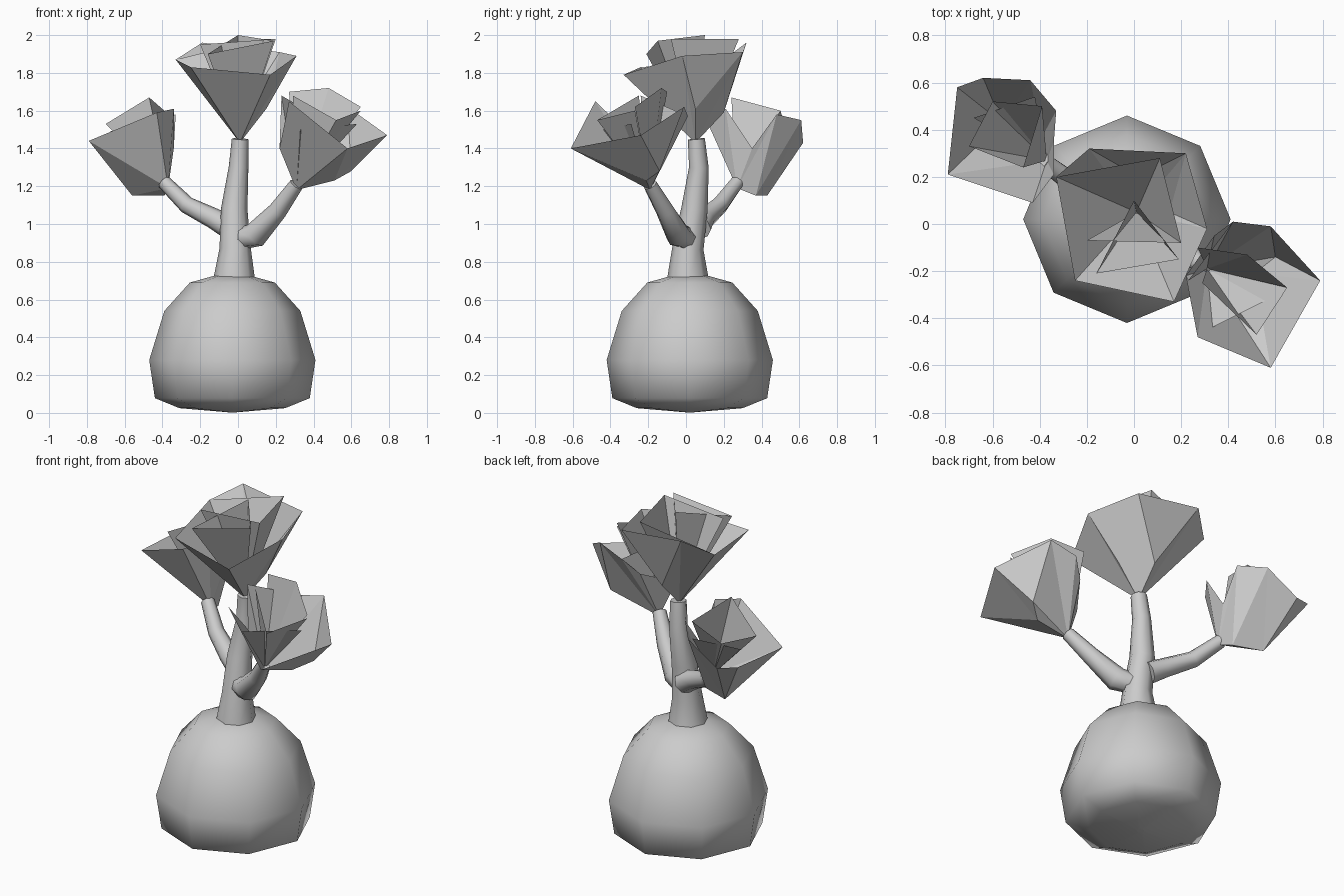
import bpy, math
from mathutils import Vector


def make(name, verts, faces, smooth):
    me = bpy.data.meshes.new(name)
    me.from_pydata([tuple(v) for v in verts], [], faces)
    ob = bpy.data.objects.new(name, me)
    bpy.context.collection.objects.link(ob)
    for p in me.polygons:
        p.use_smooth = smooth and len(p.vertices) < 6
    return ob


def loft(name, rings):
    """Closed skin over a list of equal-length vertex rings."""
    n = len(rings[0])
    verts = [v for r in rings for v in r]
    faces = [(i * n + j, i * n + (j + 1) % n, (i + 1) * n + (j + 1) % n, (i + 1) * n + j)
             for i in range(len(rings) - 1) for j in range(n)]
    last = (len(rings) - 1) * n
    faces += [tuple(reversed(range(n))), tuple(range(last, last + n))]
    return make(name, verts, faces, True)


def tube(name, path, sides=8):
    """path: (x, y, z, radius) rows."""
    pts = [Vector(p[:3]) for p in path]
    rings = []
    for i, p in enumerate(pts):
        t = (pts[min(i + 1, len(pts) - 1)] - pts[max(i - 1, 0)]).normalized()
        u = Vector((0, 1, 0)).cross(t).normalized()
        w = t.cross(u)
        rings.append([p + path[i][3] * (u * math.cos(a) + w * math.sin(a))
                      for a in (math.tau * k / sides for k in range(sides))])
    return loft(name, rings)


def flower(name, base, petals, panels=()):
    """Petals are fans from the base to their rim points; panels are loose fans."""
    verts, faces = [], []
    for fan in [[base] + p for p in petals] + list(panels):
        s = len(verts)
        verts += fan
        faces += [(s, s + k, s + k + 1) for k in range(1, len(fan) - 1)]
    return make(name, verts, faces, False)


# Swollen eight-sided base
profile = [(0.02, 0.003), (0.28, 0.025), (0.41, 0.078), (0.44, 0.28),
           (0.36, 0.54), (0.225, 0.69), (0.10, 0.725), (0.02, 0.73)]
loft("swollen_base", [[Vector((-0.03 + r * math.cos(k * math.pi / 4),
                               0.02 + r * math.sin(k * math.pi / 4), z))
                       for k in range(8)] for r, z in profile])

# Trunk and two branches
tube("trunk", [(-0.02, 0.01, 0.71, 0.11), (-0.015, 0.01, 0.87, 0.083),
               (-0.02, 0.045, 1.08, 0.07), (0.003, 0.068, 1.3, 0.052),
               (0.012, 0.055, 1.45, 0.045)])
tube("right_branch", [(0.02, 0.0, 0.925, 0.06), (0.09, -0.04, 0.94, 0.068),
                      (0.21, -0.11, 1.07, 0.05), (0.31, -0.19, 1.21, 0.038)])
tube("left_branch", [(-0.04, 0.07, 0.98, 0.065), (-0.13, 0.10, 1.03, 0.055),
                     (-0.27, 0.18, 1.10, 0.046), (-0.39, 0.27, 1.22, 0.038)])

# Centre flower
a, b, c = (-0.33, 0.20, 1.87), (-0.25, -0.24, 1.83), (0.17, -0.33, 1.79)
d, e, f = (0.31, -0.02, 1.89), (0.22, 0.30, 1.91), (-0.19, 0.32, 1.96)
g, h, i = (0.11, 0.28, 1.98), (0.20, -0.08, 1.98), (-0.20, -0.07, 1.95)
u, w = (0.15, 0.05, 1.61), (0.02, 0.20, 1.59)
flower("centre_flower", (0.01, 0.05, 1.43), [
    [a, b, c], [c, d, u], [u, e, w], [w, f], [f, a], [a, g], [g, h], [h, i],
    [(0.0, 0.10, 2.0), (0.19, -0.15, 1.97)],
    [(0.19, -0.15, 1.97), (-0.16, -0.21, 1.90)],
    [(-0.16, -0.21, 1.90), (0.0, 0.10, 2.0)]],
    [[u, d, e], [w, e, f]])

# Right flower
a, b, c = (0.27, -0.48, 1.65), (0.58, -0.61, 1.40), (0.79, -0.24, 1.47)
d, e, f = (0.58, -0.01, 1.62), (0.42, 0.01, 1.57), (0.22, -0.22, 1.40)
g, h = (0.23, -0.24, 1.68), (0.34, -0.05, 1.48)
u, w = (0.51, -0.21, 1.23), (0.60, -0.14, 1.28)
flower("right_flower", (0.31, -0.19, 1.18), [
    [f, a, b, u], [u, w], [w, d, e, h, f], [f, g, e],
    [(0.27, -0.10, 1.70), (0.48, -0.13, 1.72)],
    [(0.48, -0.13, 1.72), (0.65, -0.27, 1.62)],
    [(0.65, -0.27, 1.60), (0.52, -0.47, 1.55)],
    [(0.52, -0.47, 1.55), (0.29, -0.25, 1.68)],
    [(0.33, -0.44, 1.50), (0.63, -0.29, 1.53)]],
    [[u, b, c, w], [w, c, d]])

# Left flower
a, b, c = (-0.79, 0.21, 1.44), (-0.75, 0.58, 1.45), (-0.64, 0.62, 1.43)
d, e, f = (-0.44, 0.61, 1.55), (-0.33, 0.48, 1.58), (-0.34, 0.21, 1.61)
g, u, w = (-0.43, 0.09, 1.59), (-0.56, 0.43, 1.15), (-0.39, 0.37, 1.15)
flower("left_flower", (-0.37, 0.27, 1.19), [
    [f, g, a, u], [u, w], [w, e, (-0.34, 0.35, 1.40), f],
    [(-0.47, 0.24, 1.67), (-0.70, 0.33, 1.53)],
    [(-0.70, 0.33, 1.53), (-0.60, 0.52, 1.53)],
    [(-0.60, 0.52, 1.53), (-0.39, 0.50, 1.60)],
    [(-0.39, 0.50, 1.60), (-0.47, 0.24, 1.67)],
    [(-0.68, 0.45, 1.49), (-0.42, 0.54, 1.52)]],
    [[u, a, b], [u, b, c], [u, c, d, w], [w, d, e]])
